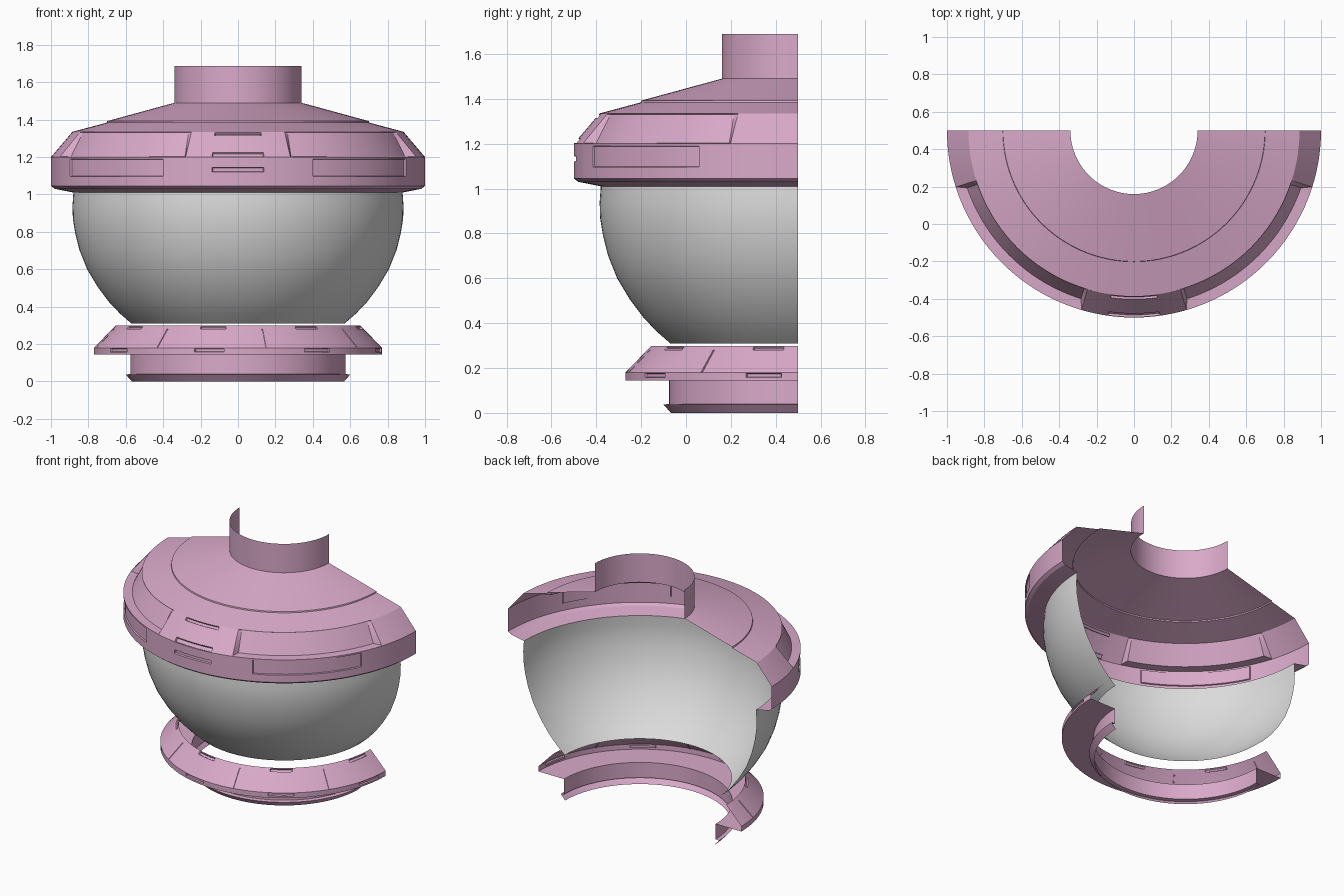
import bpy, bmesh
from math import sin, cos, atan2, degrees, radians

if "Cube" in bpy.data.objects:
    bpy.data.objects.remove(bpy.data.objects["Cube"], do_unlink=True)

AXIS_Y = 0.5  # the half-round shells turn about a vertical axis on the open back


def material(name, rgb):
    m = bpy.data.materials.new(name)
    m.use_nodes = True
    m.diffuse_color = (*rgb, 1)
    bsdf = m.node_tree.nodes["Principled BSDF"]
    bsdf.inputs["Base Color"].default_value = (*rgb, 1)
    bsdf.inputs["Roughness"].default_value = 0.7
    return m


pink = material("dusty pink", (0.70, 0.40, 0.59))
grey = material("light grey", (0.71, 0.71, 0.71))


def half_shell(name, profile, mat, cuts=(), dents=(), shape=None):
    """Turn a profile of (radius, z) through the front half circle.
    cuts: extra column angles; dents: (angle range, z range, margin, depth);
    shape: optional rule changing the radius by angle and height."""
    marks = sorted(set(cuts) | {-90, 90})
    columns = set(marks)
    for a in range(-90, 91, 3):
        if all(abs(a - m) > 0.8 for m in marks):
            columns.add(a)
    columns = sorted(columns)
    bm = bmesh.new()
    grid = []
    for a in columns:
        col = []
        for r, z in profile:
            if shape:
                r = shape(a, r, z)
            t = radians(a)
            col.append(bm.verts.new((r * sin(t), AXIS_Y - r * cos(t), z)))
        grid.append(col)
    for c0, c1 in zip(grid, grid[1:]):
        for j in range(len(profile) - 1):
            bm.faces.new((c0[j], c0[j + 1], c1[j + 1], c1[j]))
    bm.normal_update()
    # sink panels, slots and seams into the surface
    for (a0, a1), (z0, z1), margin, depth in dents:
        picked = []
        for f in bm.faces:
            p = f.calc_center_median()
            a = degrees(atan2(p.x, AXIS_Y - p.y))
            if a0 < a < a1 and z0 < p.z < z1:
                picked.append(f)
        if picked:
            bmesh.ops.inset_region(bm, faces=picked, thickness=margin, depth=-depth,
                                   use_even_offset=True, use_boundary=True)
            bm.normal_update()
    mesh = bpy.data.meshes.new(name)
    bm.to_mesh(mesh)
    bm.free()
    mesh.materials.append(mat)
    ob = bpy.data.objects.new(name, mesh)
    bpy.context.collection.objects.link(ob)
    bpy.ops.object.select_all(action="DESELECT")
    ob.select_set(True)
    bpy.context.view_layer.objects.active = ob
    bpy.ops.object.shade_smooth_by_angle(angle=radians(25))
    return ob


# chimney and stepped conical roof
half_shell("chimney", [(0.34, 1.688), (0.34, 1.49)], pink)
half_shell("roof", [(0.34, 1.49), (0.70, 1.392), (0.702, 1.384), (0.885, 1.335)], pink)

# rim band: sloped shoulder with two long recesses, upright band, under lip
SHOULDER_TOP, SHOULDER_FOOT = 1.335, 1.2


def shoulder_r(z):
    return 1.0 - 0.115 * (z - SHOULDER_FOOT) / (SHOULDER_TOP - SHOULDER_FOOT)


def recess(a, r, z):
    if 17 < abs(a) < 71.5 and SHOULDER_FOOT < z < SHOULDER_TOP:
        return 0.945 - 0.07 * (z - SHOULDER_FOOT) / (SHOULDER_TOP - SHOULDER_FOOT)
    return r


shoulder = [(shoulder_r(z), z) for z in (SHOULDER_TOP, 1.331, 1.315, 1.27, 1.225, 1.203, 1.2)]
band = [(1.0, 1.19), (1.0, 1.145), (1.0, 1.12), (1.0, 1.095),
        (1.0, 1.045), (0.98, 1.03), (0.88, 1.01)]
rim_cuts = [s * a for s in (-1, 1) for a in (8, 16.3, 17.5, 23.7, 63.8, 71, 72.4)]
rim_dents = [((-8, 8), (z0, z1), 0.003, 0.012)
             for z0, z1 in ((1.315, 1.331), (1.203, 1.225), (1.12, 1.145))]
rim_dents += [(side, (1.095, 1.19), 0.003, 0.008)
              for side in ((-63.8, -23.7), (23.7, 63.8))]
half_shell("rim_band", shoulder + band, pink, rim_cuts, rim_dents, recess)

# bowl
half_shell("bowl", [(0.88, 1.01), (0.885, 0.94), (0.883, 0.87), (0.87, 0.79), (0.847, 0.70),
                    (0.807, 0.60), (0.75, 0.505), (0.69, 0.425), (0.63, 0.362), (0.57, 0.31)], grey)

# base ring with seams and a pair of slots in every sector
seams = [-79, -34, 11, 56]
centres = [a + 22.5 for a in seams]
ring_cuts = [a + d for a in seams for d in (-0.3, 0.3)]
ring_cuts += [a + d for a in centres for d in (-6, 6)]
ring_dents = [((a - 6, a + 6), zs, 0.003, 0.01)
              for a in centres for zs in ((0.28, 0.294), (0.157, 0.177))]
ring_dents += [((a - 0.3, a + 0.3), (0.18, 0.28), 0.001, 0.004) for a in seams]
half_shell("base_ring", [(0.655, 0.298), (0.659, 0.294), (0.673, 0.28), (0.77, 0.18),
                         (0.77, 0.177), (0.77, 0.157), (0.77, 0.145), (0.575, 0.145)],
           pink, ring_cuts, ring_dents)

# foot wall and flared lip
half_shell("foot", [(0.575, 0.145), (0.575, 0.04), (0.6, 0.037), (0.567, 0.0)], pink)
